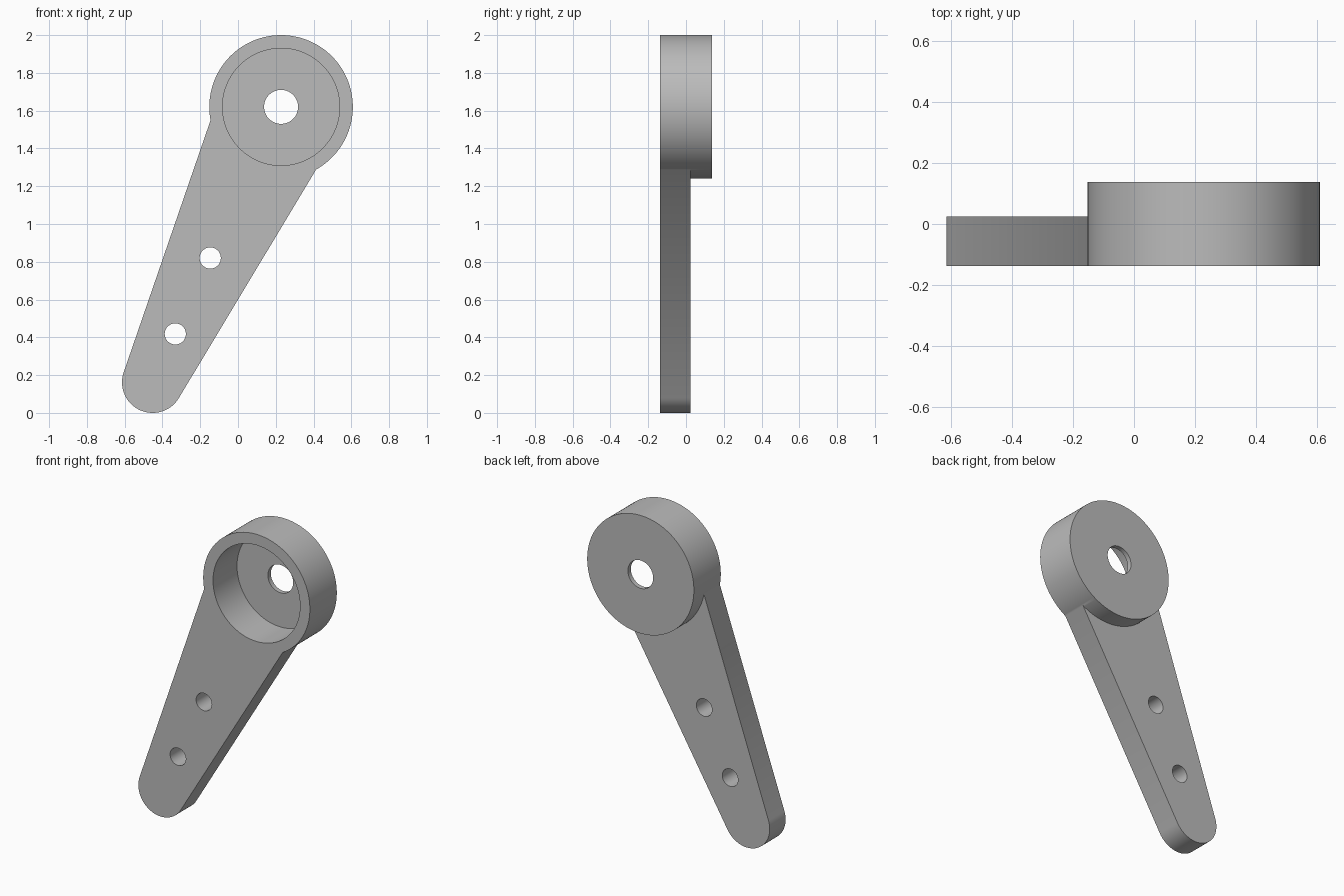
import bpy, bmesh, math
from mathutils import Vector

cube = bpy.data.objects.get("Cube")
if cube:
    bpy.data.objects.remove(cube, do_unlink=True)

HUB = Vector((0.228, 1.62))      # hub centre in x, z
TIP = Vector((-0.452, 0.162))    # rounded arm end in x, z
HUB_R, ROOT_R, TIP_R = 0.38, 0.33, 0.162
FRONT, BACK, ARM_BACK = -0.137, 0.137, 0.025
FLOOR = 0.03

grey = bpy.data.materials.new("plain grey")
grey.use_nodes = True
colour = (0.5, 0.5, 0.5, 1)
grey.diffuse_color = colour
grey.node_tree.nodes["Principled BSDF"].inputs["Base Color"].default_value = colour


def arc(centre, radius, start, end, steps):
    return [centre + radius * Vector((math.cos(a), math.sin(a)))
            for a in (start + (end - start) * i / steps for i in range(steps + 1))]


def circle(centre, radius, steps=128):
    return arc(centre, radius, 0, math.tau, steps)[:-1]


def extrude(name, outline, y0, y1):
    bm = bmesh.new()
    face = bm.faces.new([bm.verts.new((p.x, y0, p.y)) for p in outline])
    moved = bmesh.ops.extrude_face_region(bm, geom=[face])["geom"]
    bmesh.ops.translate(bm, vec=(0, y1 - y0, 0),
                        verts=[v for v in moved if isinstance(v, bmesh.types.BMVert)])
    bmesh.ops.recalc_face_normals(bm, faces=bm.faces)
    mesh = bpy.data.meshes.new(name)
    bm.to_mesh(mesh)
    bm.free()
    mesh.materials.append(grey)
    obj = bpy.data.objects.new(name, mesh)
    bpy.context.collection.objects.link(obj)
    return obj


def combine(target, tool, operation):
    bpy.context.view_layer.objects.active = target
    mod = target.modifiers.new(operation.lower(), "BOOLEAN")
    mod.operation, mod.object, mod.solver = operation, tool, "EXACT"
    bpy.ops.object.modifier_apply(modifier=mod.name)
    bpy.data.objects.remove(tool, do_unlink=True)


# Tapered arm: outline made of two arcs joined by their common tangents
axis = HUB - TIP
heading = math.atan2(axis.y, axis.x)
spread = math.acos((ROOT_R - TIP_R) / axis.length)
turn = math.pi - spread
outline = (arc(HUB, ROOT_R, heading - turn, heading + turn, 64)
           + arc(TIP, TIP_R, heading + turn, heading - turn + math.tau, 64))
lever = extrude("lever_arm", outline, FRONT, ARM_BACK)

# Round hub joined to the arm
combine(lever, extrude("hub", circle(HUB, HUB_R), FRONT, BACK), "UNION")

# Front pocket, shaft hole and two arm holes
combine(lever, extrude("pocket", circle(HUB, 0.31), FRONT - 0.1, BACK - FLOOR), "DIFFERENCE")
for centre, radius in ((HUB, 0.09), (Vector((-0.147, 0.82)), 0.056),
                       (Vector((-0.332, 0.418)), 0.056)):
    combine(lever, extrude("hole", circle(centre, radius, 64), -0.3, 0.3), "DIFFERENCE")

# Smooth curved walls, sharp rims
bpy.ops.object.select_all(action="DESELECT")
lever.select_set(True)
bpy.context.view_layer.objects.active = lever
bpy.ops.object.shade_smooth_by_angle(angle=math.radians(30))
